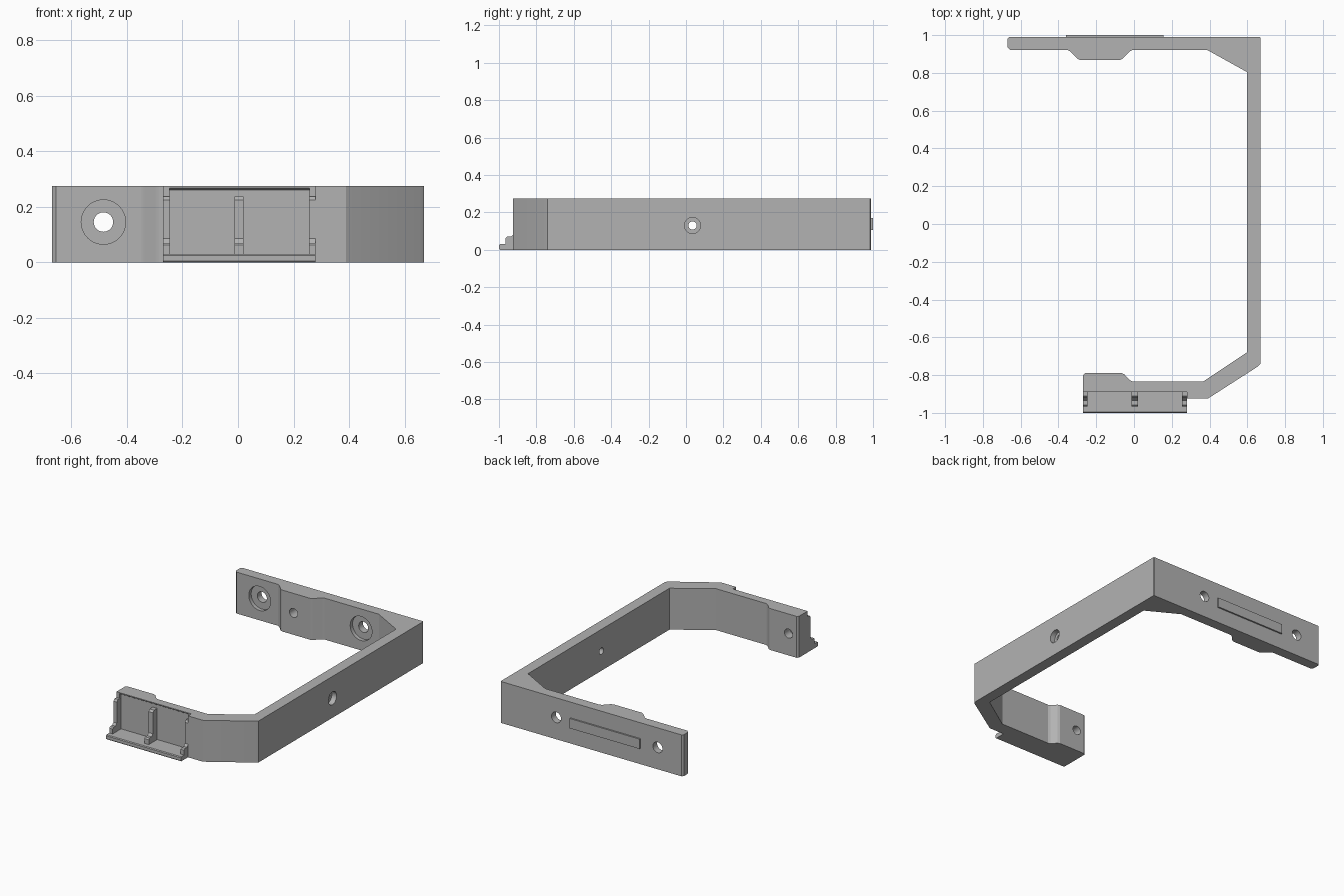
import bpy, bmesh, math
from mathutils import Vector, Matrix

if "Cube" in bpy.data.objects:
    bpy.data.objects.remove(bpy.data.objects["Cube"], do_unlink=True)

HEIGHT = 0.275
MID = 0.145

grey = bpy.data.materials.new("plain_grey")
grey.use_nodes = True
grey.diffuse_color = (0.45, 0.45, 0.45, 1)
grey.node_tree.nodes["Principled BSDF"].inputs["Base Color"].default_value = grey.diffuse_color


def finish(bm, name):
    bmesh.ops.recalc_face_normals(bm, faces=bm.faces)
    mesh = bpy.data.meshes.new(name)
    bm.to_mesh(mesh)
    bm.free()
    obj = bpy.data.objects.new(name, mesh)
    bpy.context.collection.objects.link(obj)
    mesh.materials.append(grey)
    return obj


def prism(name, points, offset):
    """Extrude a closed 3D outline along an offset."""
    bm = bmesh.new()
    face = bm.faces.new([bm.verts.new(p) for p in points])
    ext = bmesh.ops.extrude_face_region(bm, geom=[face])
    moved = [g for g in ext["geom"] if isinstance(g, bmesh.types.BMVert)]
    bmesh.ops.translate(bm, vec=Vector(offset), verts=moved)
    return finish(bm, name)


def box(name, x0, x1, y0, y1, z0, z1):
    return prism(name, [(x0, y0, z0), (x1, y0, z0), (x1, y1, z0), (x0, y1, z0)],
                 (0, 0, z1 - z0))


def along_x(name, x0, x1, outline):
    return prism(name, [(x0, y, z) for y, z in outline], (x1 - x0, 0, 0))


def drill(target, axis, a, b, z, start, end, radius):
    """Cut a round hole along x or y between start and end."""
    bm = bmesh.new()
    bmesh.ops.create_cone(bm, cap_ends=True, segments=40, radius1=radius,
                          radius2=radius, depth=end - start)
    mid = (start + end) / 2
    if axis == "y":
        turn, place = Matrix.Rotation(math.pi / 2, 4, "X"), (a, mid, z)
    else:
        turn, place = Matrix.Rotation(math.pi / 2, 4, "Y"), (mid, b, z)
    bmesh.ops.transform(bm, matrix=Matrix.Translation(place) @ turn, verts=bm.verts)
    subtract(target, finish(bm, "hole_cutter"))


def subtract(target, cutter):
    mod = target.modifiers.new("cut", "BOOLEAN")
    mod.operation = "DIFFERENCE"
    mod.solver = "EXACT"
    mod.object = cutter
    bpy.context.view_layer.objects.active = target
    bpy.ops.object.modifier_apply(modifier=mod.name)
    bpy.data.objects.remove(cutter, do_unlink=True)


# C-shaped bracket, seen from above
outline = [
    (-0.66, 0.99), (0.665, 0.99), (0.67, 0.985), (0.67, -0.74), (0.655, -0.755),
    (0.39, -0.925), (0.28, -0.925), (0.28, -0.89), (-0.27, -0.89),
    (-0.27, -0.8), (-0.26, -0.79), (-0.065, -0.79), (-0.05, -0.797),
    (-0.02, -0.828), (-0.005, -0.835), (0.365, -0.835), (0.597, -0.68),
    (0.597, 0.805), (0.39, 0.92), (-0.01, 0.92), (-0.025, 0.912),
    (-0.06, 0.876), (-0.075, 0.868), (-0.285, 0.868), (-0.3, 0.876),
    (-0.335, 0.912), (-0.35, 0.92), (-0.655, 0.92), (-0.67, 0.935), (-0.67, 0.98),
]
bracket = prism("bracket", [(x, y, 0) for x, y in outline], (0, 0, HEIGHT))

# Shallow pocket in the front panel, with a sloping top edge
subtract(bracket, along_x("pocket_cutter", -0.247, 0.258,
         [(-0.9, 0.02), (-0.877, 0.02), (-0.877, 0.26), (-0.89, 0.268), (-0.9, 0.268)]))

# Counterbored holes in the back arm
for x in (-0.485, 0.26):
    drill(bracket, "y", x, 0, MID, 0.8, 1.1, 0.035)
    drill(bracket, "y", x, 0, MID, 0.8, 0.945, 0.08)

# Blind holes in the two facing pads
drill(bracket, "y", -0.2, 0, MID, 0.8, 0.95, 0.03)
drill(bracket, "y", -0.2, 0, MID, -0.85, -0.7, 0.03)

# Stepped hole through the long side
drill(bracket, "x", 0, 0.035, 0.13, 0.5, 0.8, 0.022)
drill(bracket, "x", 0, 0.035, 0.13, 0.635, 0.8, 0.043)

# Raised strip on the back
box("back_strip", -0.36, 0.155, 0.985, 1.0, 0.105, 0.17)

# Ledge under the front panel
along_x("front_ledge", -0.27, 0.28,
        [(-0.87, 0), (-0.995, 0), (-1.0, 0.005), (-1.0, 0.025), (-0.995, 0.03), (-0.87, 0.03)])

# Stepped ribs standing on the ledge
rib = [(-0.87, 0.02), (-0.965, 0.02), (-0.965, 0.062), (-0.957, 0.07), (-0.935, 0.07),
       (-0.922, 0.085), (-0.922, 0.225), (-0.91, 0.237), (-0.87, 0.237)]
for name, x0, x1 in (("right_rib", -0.27, -0.245), ("middle_rib", -0.012, 0.02),
                     ("left_rib", 0.255, 0.28)):
    along_x(name, x0, x1, rib)

# Smooth round walls, keep sharp edges
bpy.ops.object.select_all(action="DESELECT")
bracket.select_set(True)
bpy.context.view_layer.objects.active = bracket
bpy.ops.object.shade_smooth_by_angle(angle=math.radians(20))
